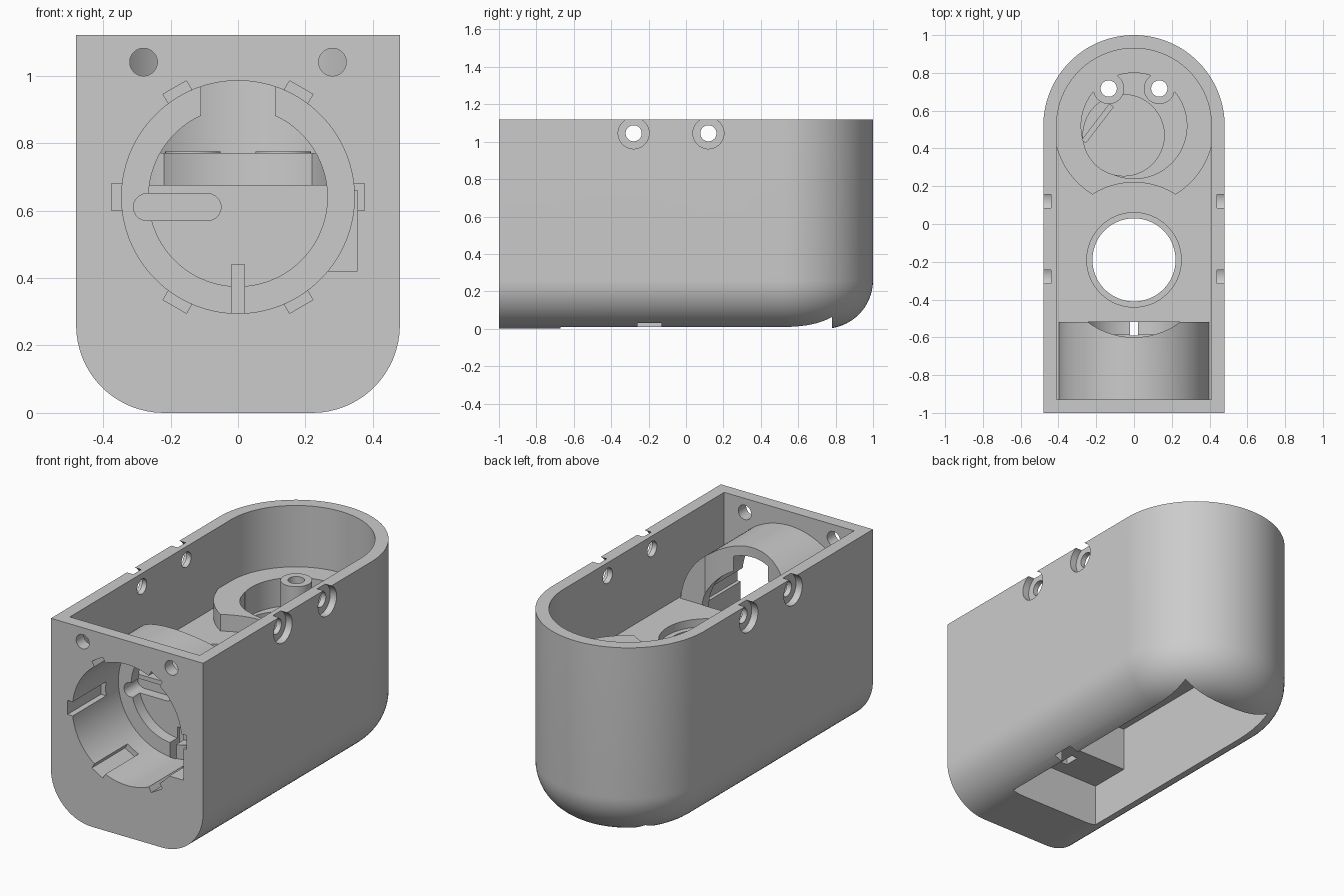
import bpy, bmesh
from math import pi, sin, cos, radians
from mathutils import Vector

if "Cube" in bpy.data.objects:
    bpy.data.objects.remove(bpy.data.objects["Cube"])

BACK = 0.52          # centre of the rounded back
BORE_Z = 0.64        # axis height of the front bore


def u_ring(w, front, z, n=64):
    """Plan outline: straight sides, square front, semicircular back."""
    pts = [(-w, front, z), (w, front, z)]
    return pts + [(w * cos(pi * i / n), BACK + w * sin(pi * i / n), z) for i in range(n + 1)]


def loft(name, rings):
    bm = bmesh.new()
    loops = [[bm.verts.new(p) for p in r] for r in rings]
    for a, b in zip(loops, loops[1:]):
        for i in range(len(a)):
            j = (i + 1) % len(a)
            bm.faces.new((a[i], a[j], b[j], b[i]))
    bm.faces.new(loops[0][::-1])
    bm.faces.new(loops[-1])
    bmesh.ops.recalc_face_normals(bm, faces=bm.faces)
    me = bpy.data.meshes.new(name)
    bm.to_mesh(me)
    bm.free()
    ob = bpy.data.objects.new(name, me)
    bpy.context.collection.objects.link(ob)
    return ob


def cyl(axis, r, a, b, centre, n=96):
    """Cylinder along an axis from a to b; centre gives the other two coordinates."""
    def ring(t):
        out = []
        for i in range(n):
            u = centre[0] + r * cos(2 * pi * (i + .5) / n)
            v = centre[1] + r * sin(2 * pi * (i + .5) / n)
            out.append({'X': (t, u, v), 'Y': (u, t, v), 'Z': (u, v, t)}[axis])
        return out
    return loft("cylinder", [ring(a), ring(b)])


def box(x0, x1, y0, y1, z0, z1):
    ring = lambda z: [(x0, y0, z), (x1, y0, z), (x1, y1, z), (x0, y1, z)]
    return loft("box", [ring(z0), ring(z1)])


def combine(target, tool, op):
    mod = target.modifiers.new("combine", 'BOOLEAN')
    mod.object, mod.operation, mod.solver = tool, op, 'EXACT'
    bpy.context.view_layer.objects.active = target
    bpy.ops.object.modifier_apply(modifier=mod.name)
    bpy.data.objects.remove(tool)


def cut(tool):
    combine(housing, tool, 'DIFFERENCE')


def add(tool):
    combine(housing, tool, 'UNION')


# Outer body with rounded bottom edges
R = 0.26
rings = []
for i in range(17):
    t = pi / 2 * i / 16
    rings.append(u_ring(0.48 - R * (1 - sin(t)), -1, R * (1 - cos(t))))
rings.append(u_ring(0.48, -1, 1.12))
housing = loft("housing", rings)

# Upper compartment, open at the top
cut(loft("upper", [u_ring(0.41, -0.93, 0.675), u_ring(0.41, -0.93, 1.3)]))

# Front tube and rear plateau, trimmed by the round clearance between them
add(cyl('Y', 0.40, -0.96, -0.52, (0, BORE_Z)))
add(cyl('Z', 0.425, 0.6, 0.77, (0, BACK)))
cut(cyl('Z', 0.41, 0.675, 1.3, (0, -0.19)))

# Lower compartment, open at the bottom, running under the tube
cut(box(-0.29, 0.29, -0.431, 0.78, -0.1, 0.50))
cut(box(-0.29, 0.29, -0.67, -0.42, -0.1, 0.25))
cut(box(0.28, 0.34, -0.26, -0.13, -0.1, 0.12))

# Front bore with a narrower stop ring at its end
cut(cyl('Y', 0.345, -1.1, -0.585, (0, BORE_Z)))
cut(cyl('Y', 0.265, -0.6, -0.518, (0, BORE_Z)))

# Six locking grooves around the bore
for k in range(6):
    a = radians(60 * k)
    d, s = Vector((cos(a), 0, sin(a))), Vector((-sin(a), 0, cos(a))) * 0.04
    c = Vector((0, 0, BORE_Z))
    prof = [c + d * 0.3 - s, c + d * 0.375 - s, c + d * 0.375 + s, c + d * 0.3 + s]
    cut(loft("groove", [[p + Vector((0, y, 0)) for p in prof] for y in (-1.1, -0.7)]))

# Side pocket, drain slot and cable slot in the bore
cut(box(0.26, 0.355, -1.1, -0.60, 0.42, 0.66))
cut(box(-0.02, 0.02, -0.59, -0.50, 0.2, 0.44))
slot = []
for cx, a0 in ((-0.09, -90), (-0.27, 90)):
    slot += [(cx + 0.04 * cos(radians(a0 + 18 * i)), 0.61 + 0.04 * sin(radians(a0 + 18 * i)))
             for i in range(11)]
cut(loft("slot", [[(x, y, z) for x, z in slot] for y in (-0.60, -0.46)]))

# Stepped round window in the floor
cut(cyl('Z', 0.25, 0.63, 0.8, (0, -0.19)))
cut(cyl('Z', 0.22, 0.4, 0.8, (0, -0.19)))

# Rear recess with deeper offset well and diagonal cable slit
cut(cyl('Z', 0.28, 0.61, 0.9, (0, BACK)))
cut(cyl('Z', 0.215, 0.57, 0.9, (-0.055, 0.47)))
slit = [(-0.275, 0.445), (-0.255, 0.43), (-0.11, 0.62), (-0.13, 0.635)]
cut(loft("slit", [[(x, y, z) for x, y in slit] for z in (0.52, 0.9)]))

# Screw posts in the recess
for s in (-1, 1):
    add(cyl('Z', 0.082, 0.55, 0.775, (s * 0.134, 0.717), 48))
for s in (-1, 1):
    cut(cyl('Z', 0.043, 0.4, 0.9, (s * 0.134, 0.717), 32))

# Screw holes: two in the front wall, two countersunk in each side
for s in (-1, 1):
    cut(cyl('Y', 0.041, -1.1, -0.90, (s * 0.28, 1.04), 32))
    for y in (-0.28, 0.12):
        cut(cyl('X', 0.043, s * 0.38, s * 0.6, (y, 1.045), 32))
        cut(cyl('X', 0.083, s * 0.44, s * 0.6, (y, 1.045), 48))

# Smooth shading with crisp edges
bpy.ops.object.select_all(action='DESELECT')
housing.select_set(True)
bpy.context.view_layer.objects.active = housing
bpy.ops.object.shade_smooth_by_angle(angle=radians(30))
